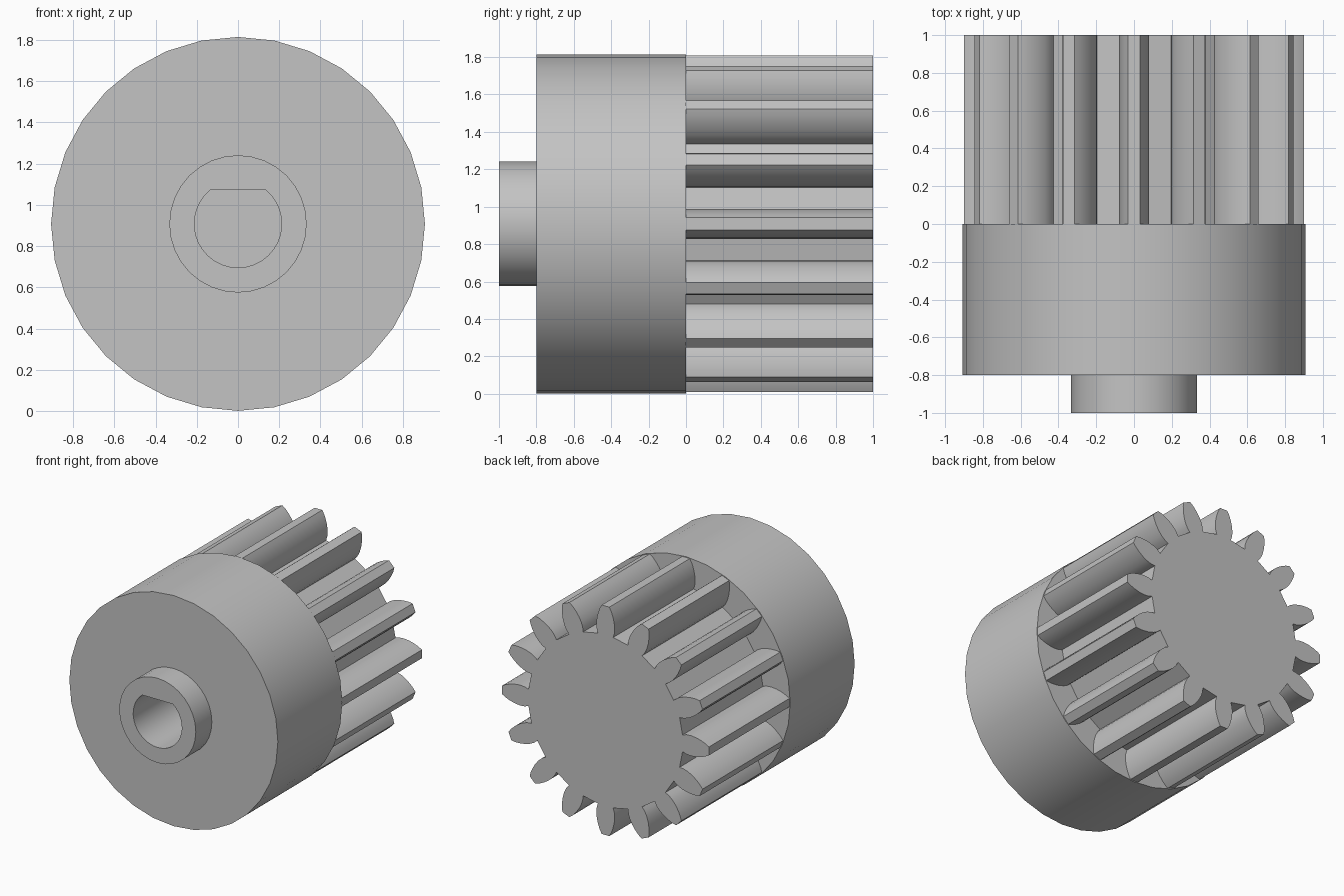
import bpy
import bmesh
from math import sin, cos, pi, asin
from mathutils import Vector

AXIS_Z = 0.908   # height of the shaft axis
TEETH = 16

cube = bpy.data.objects.get("Cube")
if cube:
    bpy.data.objects.remove(cube, do_unlink=True)

grey = bpy.data.materials.new("plain grey")
grey.use_nodes = True
grey.diffuse_color = (0.55, 0.55, 0.55, 1)
grey.node_tree.nodes["Principled BSDF"].inputs["Base Color"].default_value = grey.diffuse_color


def circle(radius, sides=32):
    return [(radius * sin(2 * pi * i / sides), radius * cos(2 * pi * i / sides))
            for i in range(sides)]


def prism(name, outline, y0, y1):
    """Extrude an (x, z) outline around the shaft axis from y0 to y1."""
    bm = bmesh.new()
    face = bm.faces.new([bm.verts.new((x, y0, z + AXIS_Z)) for x, z in outline])
    grown = bmesh.ops.extrude_face_region(bm, geom=[face], use_keep_orig=True)
    moved = [v for v in grown["geom"] if isinstance(v, bmesh.types.BMVert)]
    bmesh.ops.translate(bm, verts=moved, vec=Vector((0, y1 - y0, 0)))
    bmesh.ops.recalc_face_normals(bm, faces=bm.faces)
    mesh = bpy.data.meshes.new(name)
    bm.to_mesh(mesh)
    bm.free()
    mesh.materials.append(grey)
    obj = bpy.data.objects.new(name, mesh)
    bpy.context.collection.objects.link(obj)
    return obj


def activate(obj):
    bpy.ops.object.select_all(action="DESELECT")
    obj.select_set(True)
    bpy.context.view_layer.objects.active = obj


# Gear outline: one symmetric tooth flank (radius, half width), repeated around
flank = [(0.67, 0.066), (0.705, 0.077), (0.745, 0.08), (0.79, 0.075),
         (0.83, 0.065), (0.868, 0.051), (0.90, 0.033)]
tooth = [(-w, r) for r, w in flank] + [(w, r) for r, w in reversed(flank)]
gear_outline = []
for i in range(TEETH):
    a = 2 * pi * i / TEETH
    gear_outline += [(x * cos(a) + z * sin(a), z * cos(a) - x * sin(a)) for x, z in tooth]

gear = prism("gear", gear_outline, 0, 1)
body = prism("body_drum", circle(0.907), -0.8, 0)
hub = prism("front_hub", circle(0.333), -1, -0.8)

# D-shaped blind bore through the hub and the drum
BORE, FLAT = 0.212, 0.165
start = pi / 2 - asin(FLAT / BORE)
arc = [start + (2 * pi - 2 * start) * i / 26 for i in range(27)]
cutter = prism("bore_cutter", [(BORE * sin(a), BORE * cos(a)) for a in arc], -1.1, 0.1)
cutter.hide_render = True

for part in (body, hub):
    activate(part)
    cut = part.modifiers.new("bore", "BOOLEAN")
    cut.operation = "DIFFERENCE"
    cut.solver = "EXACT"
    cut.object = cutter
    bpy.ops.object.modifier_apply(modifier=cut.name)
bpy.data.objects.remove(cutter, do_unlink=True)

# Smooth the round walls and flanks, keep rims and tips sharp
for part in (gear, body, hub):
    activate(part)
    bpy.ops.object.shade_smooth_by_angle(angle=pi / 6)
